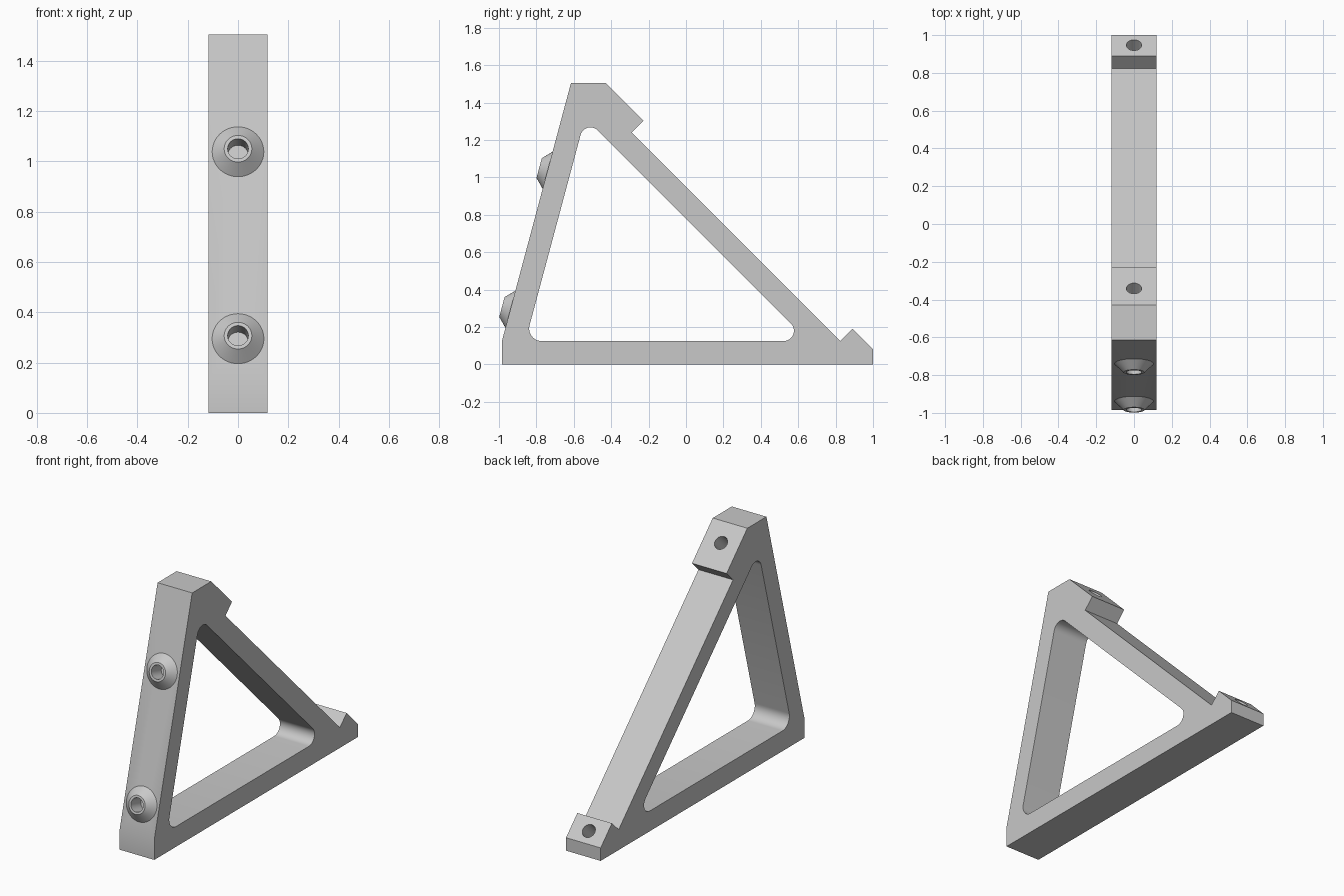
import bpy, bmesh, math
from mathutils import Vector

if "Cube" in bpy.data.objects:
    bpy.data.objects.remove(bpy.data.objects["Cube"], do_unlink=True)

HALF_WIDTH = 0.118
LEAN = math.radians(15)
COLOUR = (0.58, 0.58, 0.58, 1)

grey = bpy.data.materials.new("grey")
grey.use_nodes = True
grey.diffuse_color = COLOUR
grey.node_tree.nodes["Principled BSDF"].inputs["Base Color"].default_value = COLOUR


def finish(name, bm):
    bmesh.ops.recalc_face_normals(bm, faces=bm.faces)
    mesh = bpy.data.meshes.new(name)
    bm.to_mesh(mesh)
    bm.free()
    mesh.materials.append(grey)
    obj = bpy.data.objects.new(name, mesh)
    bpy.context.collection.objects.link(obj)
    return obj


def prism(name, outline, half):
    """Extrude a (y, z) outline across x."""
    bm = bmesh.new()
    face = bm.faces.new([bm.verts.new((-half, y, z)) for y, z in outline])
    new = bmesh.ops.extrude_face_region(bm, geom=[face])["geom"]
    bmesh.ops.translate(bm, vec=(2 * half, 0, 0),
                        verts=[v for v in new if isinstance(v, bmesh.types.BMVert)])
    return finish(name, bm)


def cone(name, start, axis, r1, r2, length):
    """Round part running from start along axis."""
    axis = Vector(axis).normalized()
    bm = bmesh.new()
    bmesh.ops.create_cone(bm, cap_ends=True, segments=48, radius1=r1, radius2=r2, depth=length)
    bm.transform(axis.to_track_quat('Z', 'Y').to_matrix().to_4x4())
    bmesh.ops.translate(bm, vec=Vector(start) + axis * length / 2, verts=bm.verts)
    return finish(name, bm)


def cut(target, cutter):
    mod = target.modifiers.new("cut", 'BOOLEAN')
    mod.operation, mod.solver, mod.object = 'DIFFERENCE', 'EXACT', cutter
    bpy.context.view_layer.objects.active = target
    bpy.ops.object.modifier_apply(modifier=mod.name)


def rounded(corners, steps=10):
    """Replace each (y, z, radius) corner with a tangent arc."""
    points = []
    for i, (y, z, r) in enumerate(corners):
        p = Vector((y, z))
        a = (Vector(corners[i - 1][:2]) - p).normalized()
        b = (Vector(corners[(i + 1) % len(corners)][:2]) - p).normalized()
        half = math.acos(a.dot(b)) / 2
        centre = p + (a + b).normalized() * r / math.sin(half)
        start = p + a * r / math.tan(half) - centre
        first = math.atan2(start.y, start.x)
        # Corners run anticlockwise, so each arc turns left
        sweep = math.pi - 2 * half
        for k in range(steps + 1):
            t = first + sweep * k / steps
            points.append((centre.x + r * math.cos(t), centre.y + r * math.sin(t)))
    return points


# Triangular frame with stepped pads at both ends of the sloping bar
frame = prism("frame", [(-0.984, 0), (1, 0), (1, 0.08), (0.89, 0.19), (0.824, 0.126),
                        (-0.29, 1.24), (-0.227, 1.303), (-0.429, 1.505),
                        (-0.615, 1.505), (-0.984, 0.126)], HALF_WIDTH)
opening = prism("opening_cutter", rounded([(-0.859, 0.125, 0.067), (0.655, 0.125, 0.055),
                                           (-0.539, 1.319, 0.055)]), 0.3)
cutters = [opening]
cut(frame, opening)

# Conical bosses with blind holes on the leaning front face
out = Vector((0, -math.cos(LEAN), math.sin(LEAN)))
parts = [frame]
for label, z in (("lower", 0.295), ("upper", 1.038)):
    base = Vector((0, -0.984 + (z - 0.126) * math.tan(LEAN), z))
    boss = cone(label + "_boss", base, out, 0.103, 0.055, 0.047)
    drill = cone(label + "_boss_cutter", base + out * 0.1, -out, 0.041, 0.041, 0.153)
    cut(boss, drill)
    cut(frame, drill)
    parts.append(boss)
    cutters.append(drill)

# Blind screw holes in the sloping pads
slope = Vector((0, 1, 1)).normalized()
for label, y, z in (("top_pad", -0.341, 1.417), ("end_pad", 0.947, 0.133)):
    drill = cone(label + "_cutter", Vector((0, y, z)) + slope * 0.05, -slope, 0.04, 0.04, 0.17)
    cut(frame, drill)
    cutters.append(drill)

for c in cutters:
    bpy.data.objects.remove(c, do_unlink=True)

# Smooth rounded surfaces, keep hard edges
bpy.ops.object.select_all(action='DESELECT')
for p in parts:
    p.select_set(True)
bpy.context.view_layer.objects.active = frame
bpy.ops.object.shade_smooth_by_angle(angle=math.radians(30))
